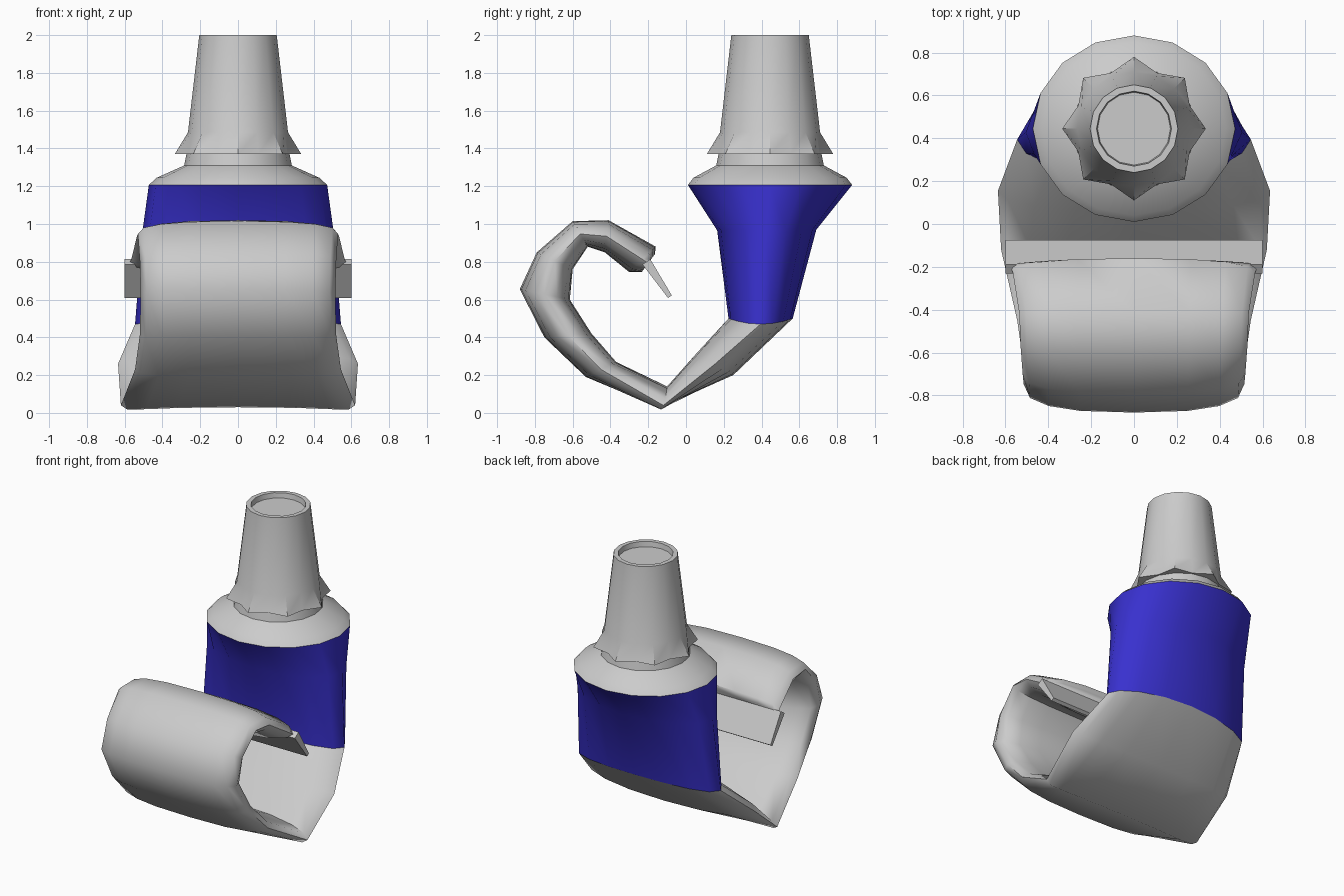
import bpy, math
from math import cos, sin, pi

if "Cube" in bpy.data.objects:
    bpy.data.objects.remove(bpy.data.objects["Cube"])

N = 16
CY = 0.445  # y of the cap axis


def loft(name, rings, color=None, cap_start=True, cap_end=True, angle=35):
    n = len(rings[0])
    verts = [p for r in rings for p in r]
    faces = []
    for i in range(len(rings) - 1):
        for j in range(n):
            k = (j + 1) % n
            faces.append((i * n + j, i * n + k, (i + 1) * n + k, (i + 1) * n + j))
    if cap_start:
        faces.append(tuple(reversed(range(n))))
    if cap_end:
        faces.append(tuple(range(len(verts) - n, len(verts))))
    me = bpy.data.meshes.new(name)
    me.from_pydata(verts, [], faces)
    me.update()
    ob = bpy.data.objects.new(name, me)
    bpy.context.collection.objects.link(ob)
    bpy.context.view_layer.objects.active = ob
    ob.select_set(True)
    bpy.ops.object.mode_set(mode='EDIT')
    bpy.ops.mesh.select_all(action='SELECT')
    bpy.ops.mesh.normals_make_consistent(inside=False)
    bpy.ops.object.mode_set(mode='OBJECT')
    bpy.ops.object.shade_smooth_by_angle(angle=math.radians(angle))
    ob.select_set(False)
    if color:
        mat = bpy.data.materials.new(name)
        mat.diffuse_color = color
        mat.use_nodes = True
        mat.node_tree.nodes["Principled BSDF"].inputs["Base Color"].default_value = mat.diffuse_color
        me.materials.append(mat)
    return ob


def spow(v, p):
    return math.copysign(abs(v) ** p, v) if abs(v) > 1e-6 else 0.0


def section(inner, outer, w, p=1.0, bow=0.0):
    """Rounded cross-section between an inner and an outer (y, z) point."""
    ring = []
    for j in range(N):
        c, s = cos(2 * pi * j / N), sin(2 * pi * j / N)
        u = spow(s, p)
        y = (inner[0] + outer[0]) / 2 + u * (outer[0] - inner[0]) / 2
        z = (inner[1] + outer[1]) / 2 + u * (outer[1] - inner[1]) / 2
        ring.append((w * spow(c, p), y, z + bow * c * c))
    return ring


def circle(r, z, rx=None, valley=None):
    ring = []
    for j in range(N):
        a = 2 * pi * j / N
        f = valley if valley and j % 2 else 1.0
        ring.append(((rx or r) * f * cos(a), CY + r * f * sin(a), z))
    return ring


# Blue upper part of the tube
top = circle(0.435, 1.207, 0.472)
joint = section((0.225, 0.5), (0.565, 0.5), 0.545, 1.0, -0.03)
loft("tube_label", [top, section((0.165, 0.966), (0.69, 0.97), 0.505), joint],
     (0.04, 0.03, 0.62, 1), False, False, 60)

# Grey lower part: folded at the bottom and curled up to the front
curl = [joint,
        section((0.06, 0.32), (0.25, 0.2), 0.635, 0.9),
        section((-0.1, 0.14), (-0.14, 0.03), 0.62, 0.7, -0.045),
        section((-0.37, 0.27), (-0.53, 0.19), 0.545, 0.75),
        section((-0.5, 0.42), (-0.75, 0.4), 0.52, 0.75),
        section((-0.615, 0.6), (-0.88, 0.655), 0.515, 0.75),
        section((-0.6, 0.76), (-0.79, 0.85), 0.52, 0.75),
        section((-0.52, 0.88), (-0.6, 1.015), 0.53, 0.75),
        section((-0.43, 0.85), (-0.41, 1.02), 0.535, 0.75),
        section((-0.3, 0.745), (-0.16, 0.88), 0.565, 0.8),
        section((-0.235, 0.745), (-0.165, 0.84), 0.575, 0.8)]
loft("tube_curl", curl, None, False, True, 60)

# Flat crimped end strip
strip = []
for y, z, t in ((-0.21, 0.8, 0.025), (-0.085, 0.615, 0.012)):
    strip.append([(sx * 0.6, y + st * t * 0.83, z + st * t * 0.56)
                  for sx, st in ((-1, -1), (1, -1), (1, 1), (-1, 1))])
loft("crimp_strip", strip)

# Shoulder and neck
loft("shoulder", [top, circle(0.405, 1.245, 0.43), circle(0.285, 1.31), circle(0.27, 1.385)],
     None, False, True, 40)

# Cap with scalloped skirt and recessed top
loft("cap", [circle(0.335, 1.37, valley=0.84), circle(0.265, 1.485), circle(0.205, 2.0),
             circle(0.175, 2.0), circle(0.17, 1.965)], None, True, True, 35)
